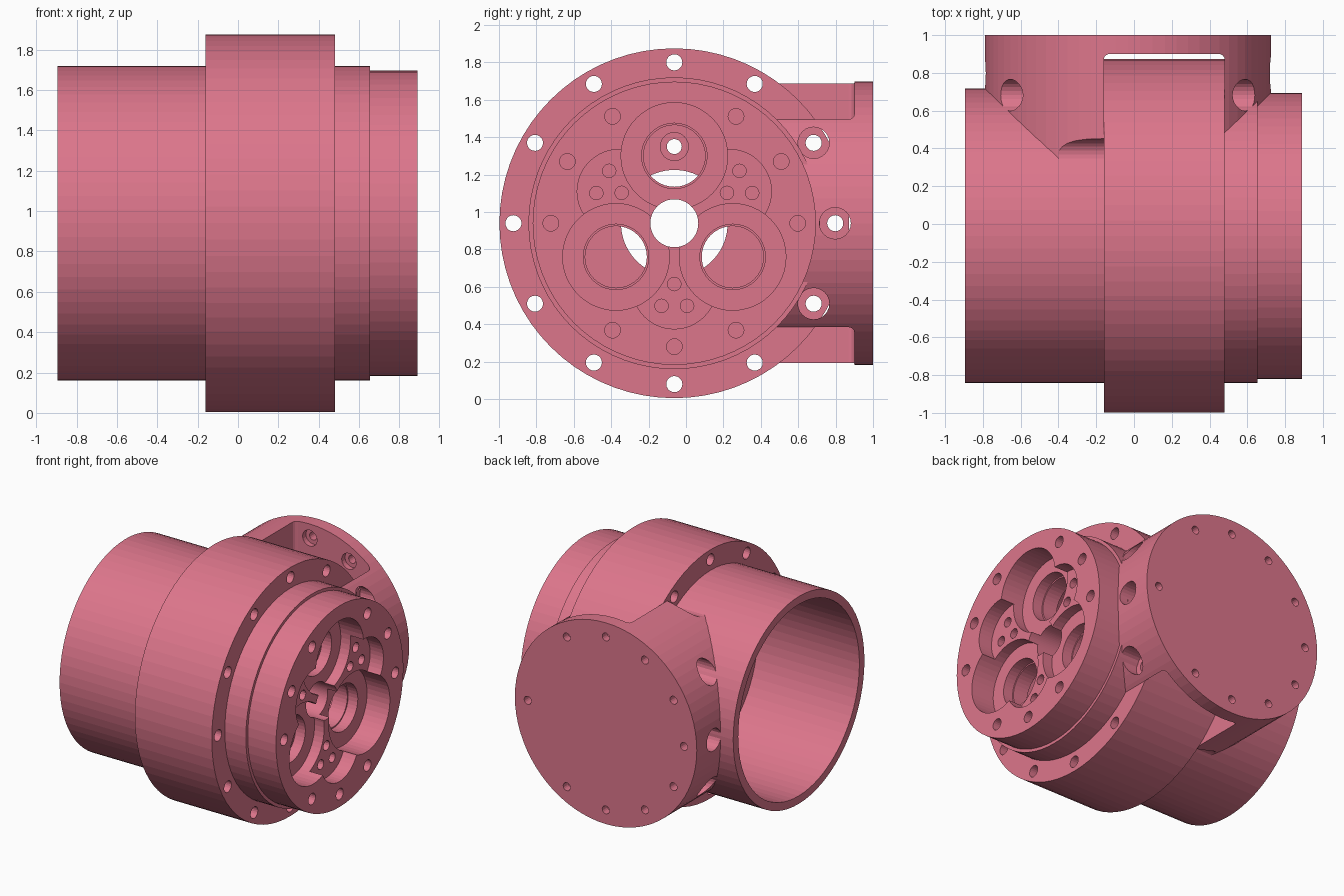
import bpy, bmesh, math
from mathutils import Matrix, Vector

if "Cube" in bpy.data.objects:
    bpy.data.objects.remove(bpy.data.objects["Cube"])

CY, CZ = -0.0625, 0.94      # main axis runs along x here
SX = -0.033                 # side cover axis runs along y here

pink = bpy.data.materials.new("rose pink")
pink.diffuse_color = (0.72, 0.18, 0.26, 1)
pink.use_nodes = True
pink.node_tree.nodes["Principled BSDF"].inputs["Base Color"].default_value = pink.diffuse_color


def make(name, bm):
    bmesh.ops.recalc_face_normals(bm, faces=bm.faces)
    me = bpy.data.meshes.new(name)
    bm.to_mesh(me)
    bm.free()
    me.materials.append(pink)
    ob = bpy.data.objects.new(name, me)
    bpy.context.collection.objects.link(ob)
    return ob


def add_cyl(bm, axis, a, b, r, lo, hi, seg=32):
    """Cylinder along x at (y=a, z=b), or along y at (x=a, z=b)."""
    mid = (lo + hi) / 2
    if axis == 'X':
        pos, rot = Vector((mid, a, b)), Matrix.Rotation(math.pi / 2, 4, 'Y')
    else:
        pos, rot = Vector((a, mid, b)), Matrix.Rotation(math.pi / 2, 4, 'X')
    bmesh.ops.create_cone(bm, cap_ends=True, segments=seg, radius1=r, radius2=r,
                          depth=hi - lo, matrix=Matrix.Translation(pos) @ rot)


def polar(r, deg, a=CY):
    t = math.radians(deg)
    return a + r * math.cos(t), CZ + r * math.sin(t)


def cut(ob, bm):
    """Subtract a temporary cutter from ob and apply at once."""
    cutter = make("cutter", bm)
    cutter.hide_render = True
    mod = ob.modifiers.new("cut", 'BOOLEAN')
    mod.operation, mod.solver, mod.object = 'DIFFERENCE', 'EXACT', cutter
    dg = bpy.context.evaluated_depsgraph_get()
    me = bpy.data.meshes.new_from_object(ob.evaluated_get(dg))
    ob.modifiers.clear()
    ob.data = me
    bpy.data.objects.remove(cutter)


def drill(ob, axis, points, r, lo, hi, seg=24):
    bm = bmesh.new()
    for a, b in points:
        add_cyl(bm, axis, a, b, r, lo, hi, seg)
    cut(ob, bm)


# Housing: one revolved section with back tube, flange, nose and inner walls
profile = [(-.895, .78), (-.16, .78), (-.16, .935), (.48, .935), (.48, .78),
           (.655, .78), (.655, .757), (.89, .757), (.89, .128), (.5, .128),
           (.5, .6), (.2, .6), (.2, .285), (-.05, .285), (-.05, .72), (-.895, .72)]
N = 72
bm = bmesh.new()
rings = []
for i in range(N):
    t = 2 * math.pi * i / N
    rings.append([bm.verts.new((x, CY + r * math.cos(t), CZ + r * math.sin(t)))
                  for x, r in profile])
for i in range(N):
    p, q = rings[i], rings[(i + 1) % N]
    for j in range(len(profile)):
        k = (j + 1) % len(profile)
        bm.faces.new((p[j], p[k], q[k], q[j]))
housing = make("housing", bm)

# Planet recesses, bores and the shallower lobes between them
planets = [polar(.36, d) for d in (90, 210, 330)]
drill(housing, 'X', planets, .285, .70, 1.0, 48)
drill(housing, 'X', [polar(.34, d) for d in (30, 150, 270)], .225, .78, 1.01, 48)
drill(housing, 'X', planets, .175, .62, .95, 40)
drill(housing, 'X', planets, .165, .4, .8, 40)

# Three small holes in each lobe
small = []
for d in (30, 150, 270):
    cy, cz = polar(.33, d)
    tri = [(.472, d - 9.4), (.33, d), (.472, d + 7.4)]
    tri = [polar(.447, d - 8.8), polar(.447, d + 8.8), polar(.325, d)]
    small += tri
drill(housing, 'X', small, .036, .6, .85, 16)

# Nose bolt holes, flange bolt holes, counterbored pin hole in the inner wall
drill(housing, 'X', [polar(.66, d) for d in range(0, 360, 30) if d not in (90, 210, 330)],
      .042, .7, 1.0, 20)
flange_bolts = [polar(.86, d) for d in range(0, 360, 30)]
drill(housing, 'X', flange_bolts, .043, -.3, .6, 20)
drill(housing, 'X', [polar(.41, 90)], .075, .1, .3)
drill(housing, 'X', [polar(.41, 90)], .04, -.2, .25)

# Side cover: solid round boss along y meeting the housing
bm = bmesh.new()
add_cyl(bm, 'Y', SX, CZ, .757, .345, 1.0, N)
cover = make("side_cover", bm)
bm = bmesh.new()
add_cyl(bm, 'X', CY, CZ, .752, -1.2, 1.2, N)
cut(cover, bm)

# Clearance slot for the flange, with rounded inner corners
bm = bmesh.new()
bmesh.ops.create_cube(bm, size=1, matrix=Matrix.Translation((.16, .4, CZ))
                      @ Matrix.Diagonal((.64, 1.0, 2.2, 1)))
corners = [e for e in bm.edges if all(v.co.y > .85 for v in e.verts)
           and abs(e.verts[0].co.z - e.verts[1].co.z) > 1]
bmesh.ops.bevel(bm, geom=corners, offset=.03, segments=4, profile=.5, affect='EDGES')
cut(cover, bm)

# Pockets giving access to the flange bolts
drill(cover, 'X', [polar(.86, d) for d in (-60, -30, 0, 30, 60)], .084, -1.1, 1.1)

# Cover bolt holes, counterbored from inside the slot
holes = [polar(.65, d, SX) for d in range(0, 360, 30) if d not in (30, 330)]
drill(cover, 'Y', holes, .03, .85, 1.1, 16)
drill(cover, 'Y', [p for p in holes if -.1 < p[0] < .42], .06, .85, .94, 20)
